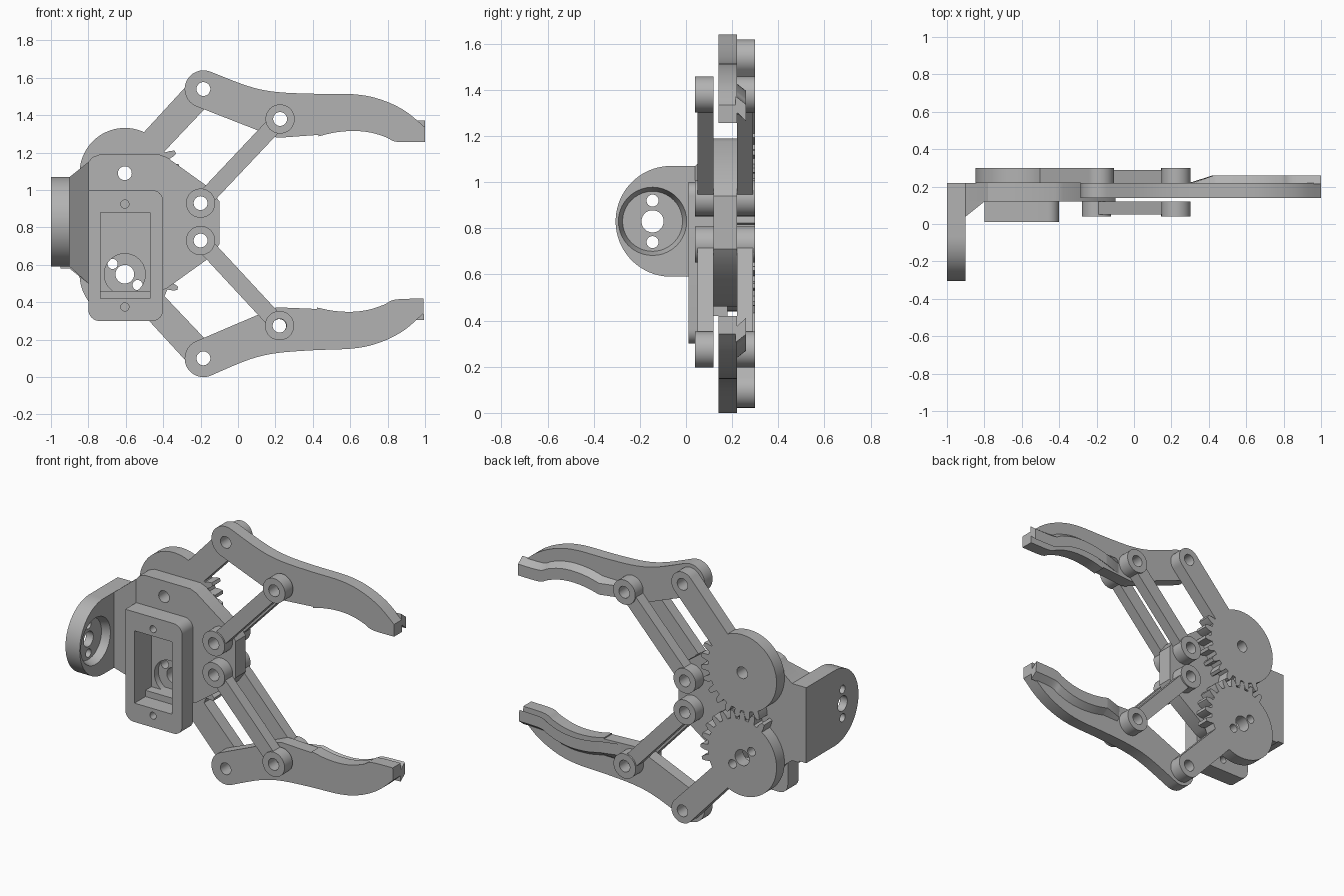
import bpy, bmesh
from math import sin, cos, radians, atan2, asin, hypot, degrees, pi
from mathutils import Matrix, Vector

cube = bpy.data.objects.get("Cube")
if cube:
    bpy.data.objects.remove(cube, do_unlink=True)

grey = bpy.data.materials.new("plain grey")
grey.use_nodes = True
GREY = (0.45, 0.45, 0.45, 1)
grey.diffuse_color = GREY
grey.node_tree.nodes["Principled BSDF"].inputs["Base Color"].default_value = GREY

FACE_FRONT = Matrix.Rotation(pi / 2, 4, 'X')                       # profile (x, z)
FACE_SIDE = Matrix.Rotation(pi / 2, 4, 'Z') @ FACE_FRONT           # profile (y, z)
MID = 0.825


def arc(cx, cz, r, a0, a1, n=24):
    return [(cx + r * cos(radians(a0 + (a1 - a0) * i / n)),
             cz + r * sin(radians(a0 + (a1 - a0) * i / n))) for i in range(n + 1)]


def circle(cx, cz, r):
    return arc(cx, cz, r, 0, 360, 40)[:-1]


def rect(x0, x1, z0, z1, r=0.0):
    if not r:
        return [(x0, z0), (x1, z0), (x1, z1), (x0, z1)]
    return (arc(x0 + r, z0 + r, r, 180, 270, 8) + arc(x1 - r, z0 + r, r, 270, 360, 8)
            + arc(x1 - r, z1 - r, r, 0, 90, 8) + [(x0, z1)])


def smooth_path(pts, n=6):
    """Catmull-Rom curve through the points."""
    p = [Vector(q) for q in [pts[0]] + pts + [pts[-1]]]
    out = []
    for a, b, c, d in zip(p, p[1:], p[2:], p[3:]):
        for i in range(n):
            t = i / n
            out.append(tuple(0.5 * (2 * b + (c - a) * t + (2 * a - 5 * b + 4 * c - d) * t * t
                                    + (3 * b - a - 3 * c + d) * t ** 3)))
    return out + [tuple(pts[-1])]


def finish(name, bm):
    me = bpy.data.meshes.new(name)
    bm.to_mesh(me)
    bm.free()
    me.materials.append(grey)
    me.shade_smooth()
    me.set_sharp_from_angle(angle=radians(30))
    ob = bpy.data.objects.new(name, me)
    bpy.context.collection.objects.link(ob)
    return ob


def add_layer(bm, loops, lo, hi, side=False):
    """Extrude an outline with holes between two depths."""
    cu = bpy.data.curves.new("profile", 'CURVE')
    cu.dimensions, cu.fill_mode, cu.extrude = '2D', 'BOTH', (hi - lo) / 2
    for loop in loops:
        sp = cu.splines.new('POLY')
        sp.points.add(len(loop) - 1)
        for pt, (u, v) in zip(sp.points, loop):
            pt.co = (u, v, 0, 1)
        sp.use_cyclic_u = True
    tmp = bpy.data.objects.new("profile", cu)
    bpy.context.collection.objects.link(tmp)
    bpy.context.view_layer.update()
    me = bpy.data.meshes.new_from_object(tmp.evaluated_get(bpy.context.evaluated_depsgraph_get()))
    mid = (lo + hi) / 2
    shift = Matrix.Translation((mid, 0, 0) if side else (0, mid, 0))
    me.transform(shift @ (FACE_SIDE if side else FACE_FRONT))
    part = bmesh.new()
    part.from_mesh(me)
    bmesh.ops.remove_doubles(part, verts=part.verts, dist=1e-5)
    bmesh.ops.recalc_face_normals(part, faces=part.faces)
    part.to_mesh(me)
    part.free()
    bm.from_mesh(me)
    bpy.data.objects.remove(tmp)
    bpy.data.curves.remove(cu)
    bpy.data.meshes.remove(me)


def layered(name, layers, side=False):
    bm = bmesh.new()
    for loops, lo, hi in layers:
        add_layer(bm, loops, lo, hi, side)
    return finish(name, bm)


def loft(bm, sections):
    rows = [[bm.verts.new(co) for co in s] for s in sections]
    n = len(rows[0])
    for a, b in zip(rows, rows[1:]):
        for i in range(n):
            j = (i + 1) % n
            bm.faces.new((a[i], a[j], b[j], b[i]))
    bm.faces.new(rows[0])
    bm.faces.new(rows[-1])
    bmesh.ops.recalc_face_normals(bm, faces=bm.faces)


# Base plate with servo pocket, horn opening and pivot holes
GX, GEAR_Z, HOLE = -0.605, {1: 1.09, -1: 0.55}, 0.037
upper = [(-0.1, 0.94), (-0.15, 1.01), (-0.38, 1.175), (-0.42, 1.19), (-0.74, 1.19),
         (-0.78, 1.175), (-0.8, 1.15), (-0.9, 1.07), (-0.95, 1.07)]
plate = upper + [(x, 2 * MID - z) for x, z in reversed(upper)]
pivots = [circle(GX, GEAR_Z[1], HOLE), circle(-0.2, 0.93, HOLE), circle(-0.2, 0.73, HOLE)]
pocket = rect(-0.735, -0.47, 0.42, 0.88)
layered("base_plate", [([plate, pocket] + pivots, 0.12, 0.18),
                       ([plate, circle(GX, GEAR_Z[-1], 0.11)] + pivots, 0.18, 0.22)])

# Servo housing
layered("servo_housing", [([rect(-0.8, -0.4, 0.3, 1.0, 0.06), pocket,
                            circle(GX, 0.925, 0.022), circle(GX, 0.375, 0.022)], 0.01, 0.12)])

# Wrist flange with a tapered recess and bolt holes
outline = arc(-0.065, MID + 0.005, 0.24, 90, 270, 40) + [(0.22, 0.59), (0.22, 1.07)]
WY, WZ = -0.145, 0.83
bolts = [circle(WY, WZ, 0.048), circle(WY, WZ + 0.09, 0.026), circle(WY, WZ - 0.09, 0.026)]
layered("wrist_flange", [([outline] + bolts, -1.0, -0.95),
                         ([outline, circle(WY, WZ, 0.148)], -0.95, -0.9)], side=True)
bm = bmesh.new()
bmesh.ops.create_cone(bm, cap_ends=False, segments=40, radius1=0.13, radius2=0.148, depth=0.05,
                      matrix=Matrix.Translation((-0.925, WY, WZ)) @ Matrix.Rotation(pi / 2, 4, 'Y'))
bmesh.ops.reverse_faces(bm, faces=bm.faces)
finish("flange_recess_wall", bm)

# Sloped gusset between flange and plate
bm = bmesh.new()
loft(bm, [[(-0.9, 0.04, 0.59), (-0.9, 0.12, 0.59), (-0.8, 0.12, 0.5)],
          [(-0.9, 0.04, 1.07), (-0.9, 0.12, 1.07), (-0.8, 0.12, 1.15)]])
finish("flange_gusset", bm)

# Half-toothed gears, each with its drive arm
ROOT, PITCH, TIP = 0.242, 0.27, 0.2925
JAW_X, JAW_Z = -0.185, 1.54


def gear(name, s, first_tooth, extra_holes):
    cz = GEAR_Z[s]
    dx, dz = JAW_X - GX, JAW_Z - GEAR_Z[1]
    aim, half = degrees(atan2(dz, dx)), degrees(asin(0.075 / ROOT))
    pts = []
    for k in reversed(range(10)):
        a = first_tooth - 15 * k
        for r, w in ((ROOT, -4.8), (PITCH, -3.75), (TIP, -1.9),
                     (TIP, 1.9), (PITCH, 3.75), (ROOT, 4.8)):
            pts.append((r * cos(radians(a + w)), r * sin(radians(a + w))))
    pts += [(ROOT * cos(radians(aim - half)), ROOT * sin(radians(aim - half)))]
    pts += arc(dx, dz, 0.078, aim - 90, aim + 90)
    pts += arc(0, 0, ROOT, aim + half, 360 + first_tooth - 145, 48)
    loops = [[(GX + x, cz + s * z) for x, z in pts], circle(GX + dx, cz + s * dz, HOLE)]
    layered(name, [(loops + extra_holes, 0.22, 0.30)])


gear("upper_gear_arm", 1, 22.5, [circle(GX, GEAR_Z[1], HOLE)])
gear("lower_gear_arm", -1, 15, [circle(GX, GEAR_Z[-1], 0.05), circle(-0.67, 0.605, 0.027),
                                circle(-0.537, 0.492, 0.027)])


# Parallel links: two bosses joined by a thinner bar
def link(name, a, b, lo, hi, bar_lo, bar_hi):
    a, b = Vector(a), Vector(b)
    d = (b - a).normalized()
    n = Vector((-d.y, d.x)) * 0.045
    p, q = a + d * 0.05, b - d * 0.05
    bar = [tuple(v) for v in (p - n, q - n, q + n, p + n)]
    bosses = [([circle(*c, 0.078), circle(*c, HOLE)], lo, hi) for c in (a, b)]
    layered(name, bosses + [([bar], bar_lo, bar_hi)])


for label, a, b in (("upper", (-0.2, 0.93), (0.225, 1.38)), ("lower", (-0.2, 0.73), (0.222, 0.275))):
    link(label + "_front_link", a, b, 0.04, 0.12, 0.05, 0.12)
    link(label + "_back_link", a, b, 0.22, 0.30, 0.22, 0.29)

# Curved jaws with a slanted gripping lip
outer = smooth_path([(-0.15, 1.634), (0.05, 1.557), (0.2, 1.525), (0.4, 1.515), (0.62, 1.512),
                     (0.76, 1.485), (0.89, 1.425), (1.0, 1.335)])
inner = smooth_path([(0.43, 1.287), (0.52, 1.308), (0.62, 1.316), (0.71, 1.307),
                     (0.79, 1.283), (0.85, 1.258), (1.0, 1.257)])
body = (outer + inner[::-1] + [(0.43, 1.295), (0.225, 1.28)]
        + arc(0.225, 1.38, 0.1, 270, 248, 5) + arc(JAW_X, JAW_Z, 0.1, 248, 75))


def jaw(label, place):
    def shape(pts):
        return [place(x, z) for x, z in pts]
    layered(label + "_jaw", [([shape(body), shape(circle(JAW_X, JAW_Z, HOLE)),
                               shape(circle(0.225, 1.38, HOLE))], 0.14, 0.22)])
    sections = []
    for i, (x, z) in enumerate([(0.31, 1.285)] + inner):
        out = 0.26 if i else 0.222
        ring = ((0.215, 0.115), (out, 0.08), (out, 0.008), (0.215, 0.05))
        sections.append([(place(x, z + dz)[0], y, place(x, z + dz)[1]) for y, dz in ring])
    bm = bmesh.new()
    loft(bm, sections)
    finish(label + "_jaw_lip", bm)


def mirrored(x, z):
    """Mirror downwards, then close the jaw a little about its pivot."""
    t, dx, dz = radians(1.8), x - JAW_X, JAW_Z - z
    return JAW_X + dx * cos(t) - dz * sin(t), 0.1 + dx * sin(t) + dz * cos(t)


jaw("upper", lambda x, z: (x, z))
jaw("lower", mirrored)
